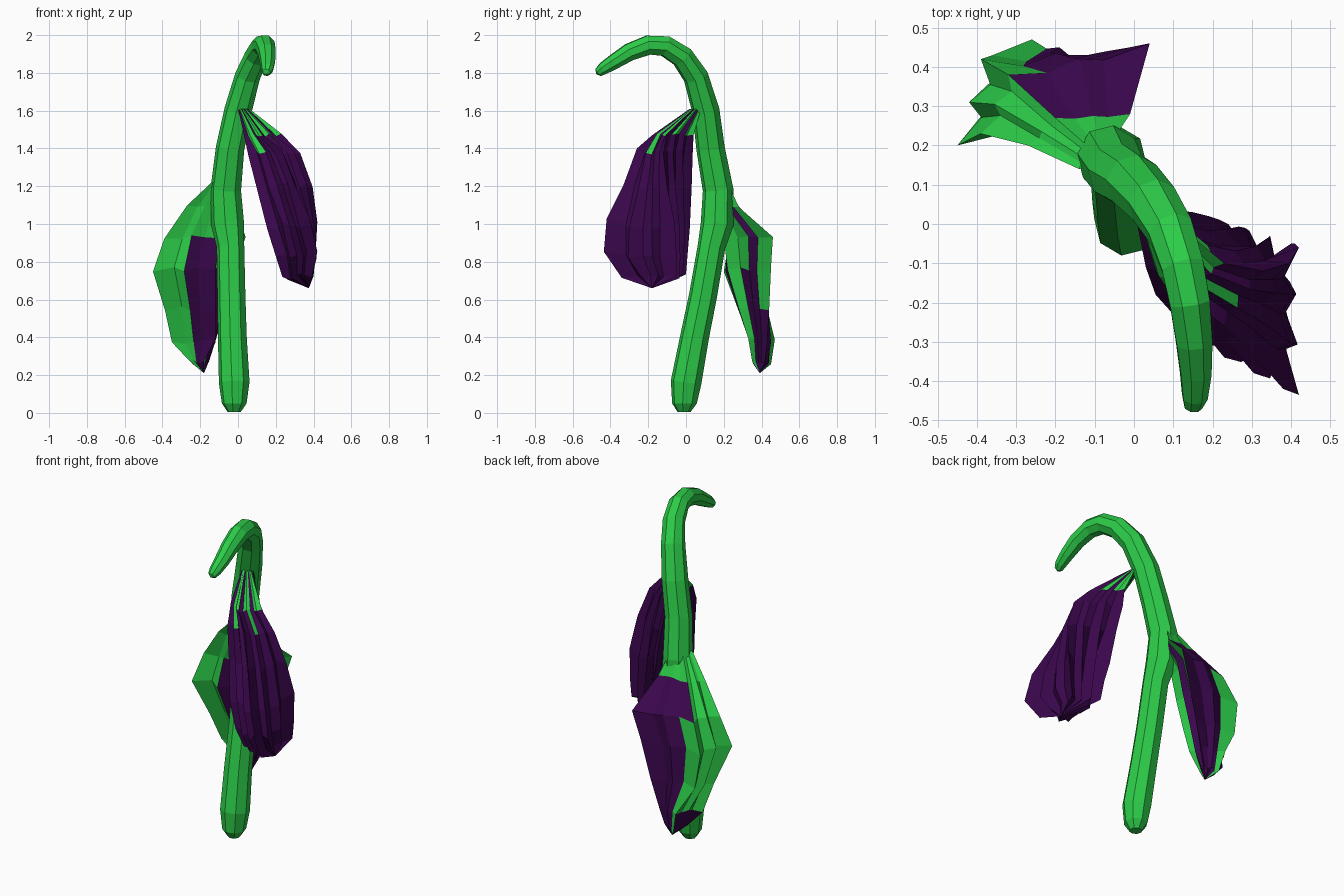
import bpy, bmesh, math, random
from mathutils import Vector

random.seed(4)


def material(name, rgb):
    m = bpy.data.materials.new(name)
    m.diffuse_color = (*rgb, 1)
    return m


GREEN = material("leaf green", (0.025, 0.6, 0.065))
PURPLE = material("dark purple", (0.042, 0.002, 0.072))


def loft(name, rings, tip, rule):
    """Skin closed rings, close the top, end in a tip point; rule(ring, side) gives the colour."""
    bm = bmesh.new()
    vs = [[bm.verts.new(p) for p in r] for r in rings]
    n = len(vs[0])
    bm.faces.new(vs[0])
    for i in range(len(vs) - 1):
        for j in range(n):
            k = (j + 1) % n
            f = bm.faces.new((vs[i][j], vs[i][k], vs[i + 1][k], vs[i + 1][j]))
            f.material_index = rule(i, j)
    t = bm.verts.new(tip)
    for j in range(n):
        f = bm.faces.new((vs[-1][j], vs[-1][(j + 1) % n], t))
        f.material_index = rule(len(vs) - 1, j)
    bmesh.ops.recalc_face_normals(bm, faces=bm.faces)
    me = bpy.data.meshes.new(name)
    bm.to_mesh(me)
    bm.free()
    me.materials.append(GREEN)
    me.materials.append(PURPLE)
    ob = bpy.data.objects.new(name, me)
    bpy.context.collection.objects.link(ob)
    return ob


def pleated(z, corners, depth, segs=4, ragged=0.0):
    """Ring of four corners whose sides zigzag inward like folded cloth."""
    c = [Vector((x, y, z)) for x, y in corners]
    mid = sum(c, Vector()) / 4
    ring = []
    for a in range(4):
        for s in range(segs):
            p = c[a].lerp(c[(a + 1) % 4], s / segs)
            if s % 2:
                p = p.lerp(mid, depth)
            p.z += random.uniform(-ragged, ragged)
            ring.append(p)
    return ring


# Stem: hooked tube (x, y, z, radius)
path = [(-0.02, -0.01, 0.005, 0.035), (-0.02, -0.008, 0.05, 0.066), (-0.02, 0.0, 0.16, 0.082),
        (-0.03, 0.045, 0.4, 0.077), (-0.035, 0.09, 0.62, 0.075), (-0.04, 0.135, 0.88, 0.074),
        (-0.055, 0.165, 1.0, 0.088), (-0.065, 0.17, 1.18, 0.082), (-0.042, 0.13, 1.4, 0.076),
        (0.0, 0.105, 1.6, 0.073), (0.05, 0.052, 1.78, 0.067), (0.095, -0.02, 1.885, 0.062),
        (0.125, -0.11, 1.942, 0.058), (0.142, -0.2, 1.947, 0.055), (0.153, -0.3, 1.91, 0.049),
        (0.157, -0.38, 1.86, 0.042), (0.155, -0.44, 1.822, 0.034), (0.15, -0.465, 1.802, 0.024)]
rings = []
for i, (x, y, z, r) in enumerate(path):
    p = Vector((x, y, z))
    d = (Vector(path[min(i + 1, len(path) - 1)][:3]) - Vector(path[max(i - 1, 0)][:3])).normalized()
    if i < 2:
        d = Vector((0, 0, 1))
    side = Vector((1, 0.25, 0))
    side = (side - d * side.dot(d)).normalized()
    up = d.cross(side)
    rings.append([p + r * (math.cos(a) * side + math.sin(a) * up)
                  for a in (math.tau * (k + 0.5) / 8 for k in range(8))])
loft("stem", rings, Vector((0.148, -0.475, 1.793)), lambda i, j: 0)

# Upper drooping leaf: almost all purple, green only near the stalk
upper = [(1.61, [(0.0, 0.04), (0.03, 0.02), (0.06, 0.04), (0.05, 0.08)], 0.1, 0),
         (1.47, [(0.03, -0.11), (0.13, -0.18), (0.23, -0.1), (0.1, 0.04)], 0.12, 0.01),
         (1.38, [(0.055, -0.18), (0.23, -0.26), (0.33, -0.12), (0.11, 0.035)], 0.15, 0.02),
         (1.2, [(0.1, -0.23), (0.30, -0.33), (0.395, -0.1), (0.15, 0.03)], 0.18, 0.02),
         (1.0, [(0.155, -0.3), (0.38, -0.42), (0.42, -0.06), (0.19, 0.02)], 0.25, 0.03),
         (0.84, [(0.2, -0.31), (0.42, -0.435), (0.41, -0.05), (0.22, 0.01)], 0.3, 0.02),
         (0.72, [(0.235, -0.28), (0.39, -0.34), (0.40, -0.05), (0.24, 0.0)], 0.3, 0.015)]


def upper_rule(i, j):
    if i == 0:
        return 0 if j % 3 else 1
    return 0 if i == 1 and j in (1, 2, 8) else 1


loft("upper_leaf", [pleated(z, c, d, 6, g) for z, c, d, g in upper],
     Vector((0.375, -0.18, 0.66)), upper_rule)

# Lower drooping leaf: green outside, purple on the back and in the folds
lower = [(1.22, [(-0.14, 0.14), (-0.12, 0.2), (-0.05, 0.22), (-0.06, 0.16)], 0.05, 0),
         (1.09, [(-0.27, 0.2), (-0.2, 0.27), (-0.01, 0.28), (-0.08, 0.17)], 0.1, 0.01),
         (0.93, [(-0.39, 0.23), (-0.32, 0.38), (0.04, 0.46), (-0.1, 0.2)], 0.18, 0.01),
         (0.76, [(-0.45, 0.2), (-0.39, 0.42), (-0.01, 0.45), (-0.12, 0.22)], 0.24, 0.015),
         (0.55, [(-0.385, 0.28), (-0.36, 0.43), (-0.07, 0.44), (-0.12, 0.28)], 0.25, 0.02),
         (0.38, [(-0.35, 0.34), (-0.26, 0.47), (-0.12, 0.43), (-0.12, 0.33)], 0.2, 0.02),
         (0.27, [(-0.26, 0.36), (-0.23, 0.45), (-0.15, 0.42), (-0.18, 0.35)], 0.1, 0.015)]


def lower_rule(i, j):
    side, s = divmod(j, 4)      # 0 outer left, 1 back, 2 inner right, 3 front
    if i == 0:
        return 0
    if side == 0:
        return 0 if i < 5 else 1
    if side == 1:
        return 0 if s == 0 and i > 1 else 1
    if side == 2:
        return 0 if s == 3 or (i < 3 and s != 1) or (i == 3 and s == 0) else 1
    return 1 if s < 2 and i > 1 else 0


loft("lower_leaf", [pleated(z, c, d, 4, g) for z, c, d, g in lower],
     Vector((-0.18, 0.39, 0.21)), lower_rule)
